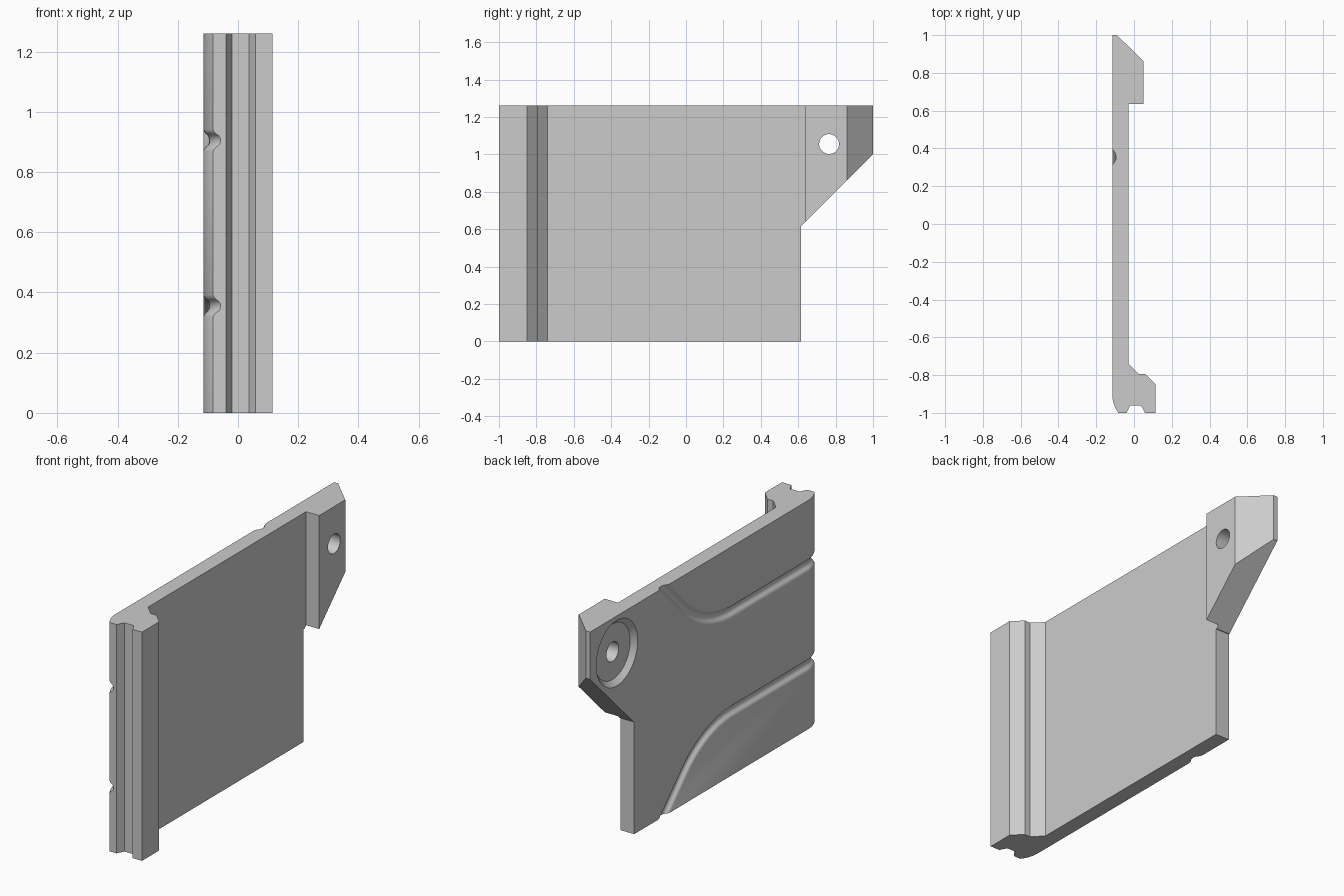
import bpy, bmesh
from math import sin, cos, tan, pi, radians
from mathutils import Vector

cube = bpy.data.objects.get("Cube")
if cube:
    bpy.data.objects.remove(cube, do_unlink=True)

HEIGHT = 1.26
OUTER_X = -0.115            # plain face carrying the grooves
HOLE_Y, HOLE_Z = 0.765, 1.055

grey = bpy.data.materials.new("light_grey")
grey.use_nodes = True
grey.diffuse_color = (0.6, 0.6, 0.6, 1)
grey.node_tree.nodes["Principled BSDF"].inputs["Base Color"].default_value = (0.6, 0.6, 0.6, 1)


def loft(name, rings):
    """Closed solid through a list of equal-length rings of points."""
    bm = bmesh.new()
    loops = [[bm.verts.new(p) for p in ring] for ring in rings]
    n = len(loops[0])
    for a, b in zip(loops, loops[1:]):
        for i in range(n):
            j = (i + 1) % n
            bm.faces.new((a[i], a[j], b[j], b[i]))
    bm.faces.new(loops[0][::-1])
    bm.faces.new(loops[-1])
    bmesh.ops.recalc_face_normals(bm, faces=bm.faces)
    mesh = bpy.data.meshes.new(name)
    bm.to_mesh(mesh)
    bm.free()
    mesh.materials.append(grey)
    obj = bpy.data.objects.new(name, mesh)
    bpy.context.collection.objects.link(obj)
    return obj


def cut(target, cutter):
    cutter.hide_render = True
    mod = target.modifiers.new("cut", 'BOOLEAN')
    mod.operation = 'DIFFERENCE'
    mod.solver = 'EXACT'
    mod.object = cutter
    bpy.context.view_layer.objects.active = target
    bpy.ops.object.modifier_apply(modifier=mod.name)
    bpy.data.objects.remove(cutter, do_unlink=True)


def circle(x, r, n=48):
    return [(x, HOLE_Y + r * cos(2 * pi * i / n), HOLE_Z + r * sin(2 * pi * i / n))
            for i in range(n)]


# Rounded front corner of the panel
CORNER_R, CORNER_Y, CORNER_ANGLE = 0.172, -0.9, radians(35.5)


def corner(a):
    return (OUTER_X + CORNER_R * (1 - cos(a)), CORNER_Y - CORNER_R * sin(a))


# Panel: plan profile with the mounting block and the ribbed front edge
profile = [(OUTER_X, 1), (-0.09, 1), (0.05, 0.862), (0.05, 0.635), (-0.03, 0.635),
           (-0.03, -0.74), (0.025, -0.795), (0.06, -0.795), (0.115, -0.85), (0.115, -1),
           (0.058, -1), (0.037, -0.96), (-0.02, -0.96), (-0.04, -1)]
profile += [corner(CORNER_ANGLE * i / 8) for i in range(8, -1, -1)]
panel = loft("panel", [[(x, y, z) for x, y in profile] for z in (0, HEIGHT)])

# Sloped cut-away under the mounting block
notch = [(0.615, -0.2), (0.615, 0.62), (0.62, 0.62), (1.2, 1.2), (1.2, -0.2)]
cut(panel, loft("notch_cutter", [[(x, y, z) for y, z in notch] for x in (-0.5, 0.5)]))

# Chamfered round recess and its through hole
cut(panel, loft("recess_cutter", [circle(OUTER_X - 0.02, 0.2), circle(OUTER_X + 0.027, 0.153)]))
cut(panel, loft("hole_cutter", [circle(-0.5, 0.053), circle(0.5, 0.053)]))

# Groove section: half-widths against depth, mirrored
half = [(0.06, -0.03), (0.037, 0), (0.028, 0.003), (0.022, 0.008), (0.016, 0.015), (0.008, 0.019)]
section = half + [(0, 0.02)] + [(-w, d) for w, d in reversed(half)]


def groove(name, z0, side):
    """Runs round the front corner, along the face, then bends 45 degrees."""
    bend_r = 0.6
    start = -bend_r * tan(pi / 8)
    stations = []               # position, inward direction, width direction
    for i in range(11, 0, -1):
        a = CORNER_ANGLE * i / 8
        x, y = corner(a)
        stations.append(((x, y, z0), (cos(a), sin(a), 0), (0, 0, 1)))
    stations.append(((OUTER_X, CORNER_Y, z0), (1, 0, 0), (0, 0, 1)))
    for i in range(17):
        a = pi / 4 * i / 16
        p = (OUTER_X, start + bend_r * sin(a), z0 + side * bend_r * (1 - cos(a)))
        stations.append((p, (1, 0, 0), (0, -side * sin(a), cos(a))))
    stations.append(((OUTER_X, 0.5, z0 + side * 0.5), (1, 0, 0), stations[-1][2]))
    return loft(name, [[Vector(p) + Vector(across) * w + Vector(inward) * d
                        for w, d in section] for p, inward, across in stations])


cut(panel, groove("upper_groove_cutter", 0.905, 1))
cut(panel, groove("lower_groove_cutter", 0.355, -1))

# Smooth the rounded parts, keep the machined edges crisp
bpy.ops.object.select_all(action='DESELECT')
panel.select_set(True)
bpy.context.view_layer.objects.active = panel
bpy.ops.object.shade_smooth_by_angle(angle=radians(30))
